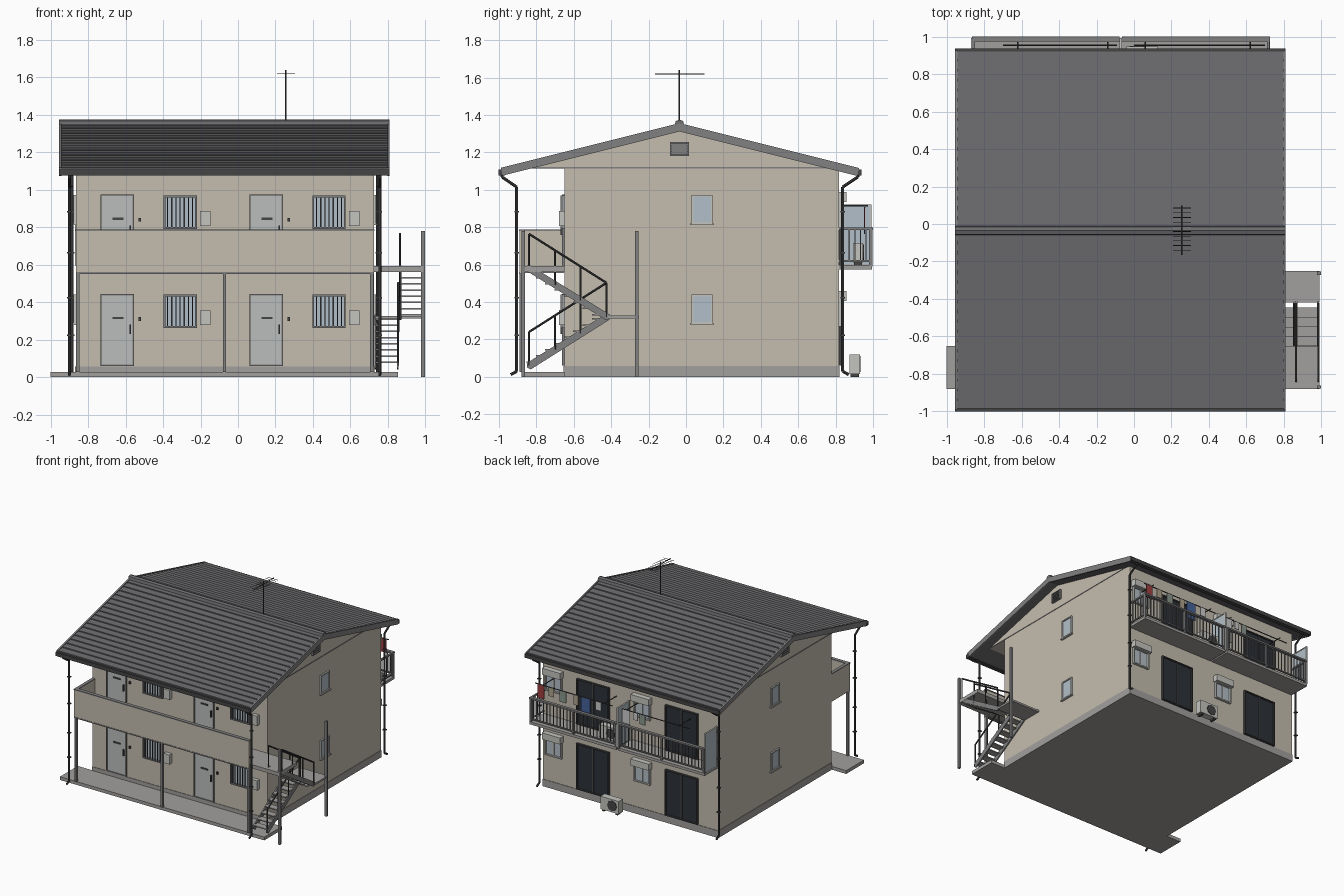
import bpy, bmesh
from mathutils import Vector, Matrix

if "Cube" in bpy.data.objects:
    bpy.data.objects.remove(bpy.data.objects["Cube"])


def mat(name, r, g, b):
    m = bpy.data.materials.new(name)
    m.diffuse_color = (r, g, b, 1)
    m.use_nodes = True
    m.node_tree.nodes["Principled BSDF"].inputs["Base Color"].default_value = m.diffuse_color
    return m


WALL = mat("wall_beige", .56, .51, .43)
ROOF = mat("roof_slate", .15, .15, .16)
TRIM = mat("trim_grey", .22, .22, .22)
DARK = mat("dark_metal", .06, .06, .06)
CONC = mat("concrete", .36, .35, .34)
LIGHT = mat("light_panel", .55, .55, .52)
DOOR = mat("door_grey", .50, .51, .51)
PALE = mat("pale_glass", .45, .52, .58)
BLACK = mat("dark_glass", .025, .03, .04)
X0, X1, YF, YB = -.865, .725, -.65, .817     # house walls
RY, SL = -.035, .248                         # ridge position, roof slope


def build(name, material, parts):
    """Joins boxes (6 numbers) and rods (start, end, radius) into one object."""
    bm = bmesh.new()
    for p in parts:
        if len(p) == 6:
            a, b, c, d, e, f = p
            m = Matrix.Translation(((a + b) / 2, (c + d) / 2, (e + f) / 2))
            m = m @ Matrix.Diagonal((abs(b - a), abs(d - c), abs(f - e), 1))
            bmesh.ops.create_cube(bm, size=1, matrix=m)
        else:
            s, t, r = Vector(p[0]), Vector(p[1]), p[2]
            q = (t - s).to_track_quat('Z', 'Y').to_matrix().to_4x4()
            bmesh.ops.create_cone(bm, cap_ends=True, segments=8, radius1=r, radius2=r,
                                  depth=(t - s).length, matrix=Matrix.Translation((s + t) / 2) @ q)
    return finish(name, material, bm)


def finish(name, material, bm):
    bmesh.ops.recalc_face_normals(bm, faces=bm.faces)
    me = bpy.data.meshes.new(name)
    bm.to_mesh(me)
    bm.free()
    me.materials.append(material)
    ob = bpy.data.objects.new(name, me)
    bpy.context.collection.objects.link(ob)
    return ob


def prism(name, material, yz, spans):
    """Extrudes a y-z outline along x, once per span."""
    bm = bmesh.new()
    for a, b in spans:
        f = bm.faces.new([bm.verts.new((a, y, z)) for y, z in yz])
        g = bmesh.ops.extrude_face_region(bm, geom=[f])
        bmesh.ops.translate(bm, vec=(b - a, 0, 0),
                            verts=[v for v in g['geom'] if isinstance(v, bmesh.types.BMVert)])
    return finish(name, material, bm)


def on(face, u0, u1, d0, d1, z0, z1):
    """Box on a wall: u runs along the wall, d is the distance out of it."""
    if face == 'front':
        return (u0, u1, YF - d1, YF - d0, z0, z1)
    if face == 'back':
        return (u0, u1, YB + d0, YB + d1, z0, z1)
    if face == 'right':
        return (X1 + d0, X1 + d1, u0, u1, z0, z1)
    return (X0 - d1, X0 - d0, u0, u1, z0, z1)


def frame(face, u0, u1, z0, z1, w=.009, d=.012):
    return [on(face, u0, u0 + w, 0, d, z0, z1), on(face, u1 - w, u1, 0, d, z0, z1),
            on(face, u0 + w, u1 - w, 0, d, z0, z0 + w), on(face, u0 + w, u1 - w, 0, d, z1 - w, z1)]


def path(pts, r):
    return [(a, b, r) for a, b in zip(pts, pts[1:])]


# House body with gable, plinth and walkway slab
prism("house_body", WALL, [(YF, .01), (YB, .01), (YB, 1.107), (RY, 1.318), (-.83, 1.118), (YF, 1.118)], [(X0, X1)])
build("plinth", CONC, [(X0 - .004, X1 + .004, YF - .004, YB + .004, 0, .058)])
build("walkway_slab", CONC, [(-1, .855, -.88, YF, 0, .027)])
build("gable_trim", TRIM, [on(s, -.83, .78, 0, .003, 1.115, 1.122) for s in ('right', 'left')])

# Roof: stepped courses on each slope
N = 18
for tag, s, run in (("front", -1, .95), ("back", 1, .955)):
    top = []
    for i in range(N):
        a, b = run * i / N, run * (i + 1) / N
        top += [(RY + s * a, 1.345 - SL * a), (RY + s * b, 1.353 - SL * b)]
    prism("roof_" + tag, ROOF, top + [(RY + s * run, 1.316 - SL * run), (RY, 1.316)], [(-.945, .80)])
    e = 1.355 - SL * (run + .005)
    prism("barge_boards_" + tag, TRIM,
          [(RY, 1.357), (RY + s * (run + .005), e), (RY + s * (run - .005), e - .042), (RY, 1.312)],
          [(-.955, -.943), (.798, .81)])
    g = RY + s * run
    build("gutter_" + tag, DARK, [(-.955, .81, g - .017, g + .017, 1.077, 1.108)])
prism("ridge_cap", ROOF, [(RY - .025, 1.345), (RY - .02, 1.368), (RY, 1.375), (RY + .02, 1.368), (RY + .025, 1.345)],
      [(-.955, .81)])

# Downpipes with clamps
pipes = []
for xs, s, eave, y in (((-.90, .757), -1, -.985, -.905), ((-.885, .745), 1, .92, .838)):
    for x in xs:
        pipes += path([(x, eave, 1.085), (x, eave, 1.07), (x, y, 1.015), (x, y, .03), (x, y + s * .032, .012)], .008)
        pipes += [(x - .012, x + .012, y - .011, y + .011, z, z + .008) for z in (.22, .42, .66, .88)]
build("downpipes", DARK, pipes)

# Front gallery: floor, parapet, closed left end, posts
build("gallery_floor", CONC, [(X0, X1, -.87, YF, .555, .592)])
build("gallery_parapet", WALL, [(X0, X1, -.89, -.868, .555, .78), (X0, X0 + .02, -.868, YF, .555, .78)])
build("parapet_cap", TRIM, [(X0 - .003, X1 + .003, -.894, -.864, .779, .787),
                            (X0 - .003, X0 + .023, -.864, YF, .779, .787)])
build("gallery_posts", TRIM, [(x - .009, x + .009, -.89, -.868, .027, .555) for x in (-.855, -.072, .714)])
build("gallery_beam", TRIM, [(X0, X1, -.892, -.866, .55, .56)])

# Front doors, barred windows, meter boxes (two homes on each floor)
doors, dframes, fittings, panes, wframes, bars, boxes = [], [], [], [], [], [], []
for x in (-.73, .065):
    for z, zt in ((.06, .44), (.595, .97)):
        doors.append(on('front', x, x + .172, 0, .006, z, zt))
        dframes += frame('front', x - .004, x + .176, z, zt + .004, .008)
        fittings += [on('front', x + .06, x + .12, .006, .012, zt - .13, zt - .118),
                     on('front', x + .15, x + .16, .006, .022, zt - .21, zt - .16),
                     on('front', x + .20, x + .212, 0, .012, zt - .14, zt - .12)]
        w = x + .332
        panes.append(on('front', w, w + .178, 0, .005, zt - .175, zt))
        wframes += frame('front', w, w + .178, zt - .178, zt, .01, .022)
        bars += [on('front', w + .178 * i / 8 - .003, w + .178 * i / 8 + .003, .014, .02, zt - .17, zt - .005)
                 for i in range(1, 8)]
        boxes.append(on('front', x + .528, x + .584, 0, .03, zt - .162, zt - .083))
build("front_doors", DOOR, doors)
build("front_door_frames", TRIM, dframes)
build("door_fittings", DARK, fittings)
build("front_window_glass", PALE, panes)
build("front_window_frames", TRIM, wframes)
build("window_bars", DARK, bars)
build("meter_boxes", LIGHT, boxes)

# Side windows and gable vents
glass, sframes, vents = [], [], []
for s in ('right', 'left'):
    for z in (.285, .818):
        glass.append(on(s, .03, .142, 0, .004, z, z + .155))
        sframes += frame(s, .03, .142, z, z + .155) + [on(s, .022, .15, 0, .018, z - .006, z + .003)]
    vents += [on(s, -.085, .015, 0, .006, 1.18, 1.257)] + frame(s, -.085, .015, 1.18, 1.257, .008, .016)
    vents += [on(s, -.08, .01, .006, .013, 1.196 + i * .014, 1.202 + i * .014) for i in range(4)]
build("side_window_glass", PALE, glass)
build("side_window_frames", LIGHT, sframes)
build("gable_vents", TRIM, vents)

# Back sliding doors and shuttered windows
slide, slframes, bglass, bframes, hoods = [], [], [], [], []
for x in (.12, -.685):
    for z, zt in ((.062, .44), (.597, .97)):
        slide.append(on('back', x, x + .295, 0, .005, z, zt))
        slframes += frame('back', x, x + .295, z, zt, .009, .016)
        slframes.append(on('back', x + .141, x + .154, 0, .012, z, zt))
        w = x + .43
        bglass.append(on('back', w, w + .15, 0, .005, zt - .16, zt - .03))
        bframes += frame('back', w, w + .15, zt - .17, zt - .03, .01, .018)
        bframes.append(on('back', w + .07, w + .08, 0, .012, zt - .16, zt - .03))
        hoods.append(on('back', w - .008, w + .158, 0, .042, zt - .035, zt + .018))
build("sliding_door_glass", BLACK, slide)
build("sliding_door_frames", DARK, slframes)
build("back_window_glass", PALE, bglass)
build("back_window_frames", LIGHT, bframes)
build("shutter_boxes", LIGHT, hoods)

# Back balconies: floors, barred railings, privacy panels
floors, rails = [], []
for a, b in ((X0, -.077), (-.065, X1)):
    floors.append((a, b, YB, .995, .575, .597))
    rails += [(a, b, .975, 1.0, .785, .798), (a, b, .981, .993, .615, .624)]
    rails += [(x - .007, x + .007, .978, .996, .59, .79) for x in (a + .007, (a + b) / 2, b - .007)]
    n = 26
    for i in range(1, n):
        x = a + (b - a) * i / n
        rails.append((x - .003, x + .003, .984, .990, .62, .787))
for x in (X0 + .008, X1 - .008):
    rails += [(x - .007, x + .007, YB, .98, .785, .798), (x - .005, x + .005, YB, .98, .615, .624)]
    rails += [(x - .003, x + .003, y, y + .006, .62, .787) for y in (.84, .87, .90, .93, .96)]
build("balcony_floors", CONC, floors)
build("balcony_railings", TRIM, rails)
build("privacy_panels", PALE, [(x - .003, x + .003, .84, .985, .60, .915) for x in (X0, -.071)])
build("privacy_panel_frames", LIGHT, [(x - .006, x + .006, *r) for x in (X0, -.071) for r in
                                      ((.834, .842, .597, .92), (.984, .992, .597, .92), (.834, .992, .914, .922))])

# Laundry poles, brackets and hanging cloths
poles = [((a, .955, .905), (b, .955, .905), .004) for a, b in ((-.70, -.09), (.0, .70))]
poles += [((x, YB, .915), (x, .972, .915), .004) for x in (-.62, -.14, .06, .62)]
build("laundry_poles", DARK, poles)
for name, c, items in (("red_cloth", (.35, .05, .05), [(.62, .06, .11)]),
                       ("blue_cloth", (.06, .12, .32), [(.20, .085, .14)]),
                       ("tan_cloth", (.42, .37, .27), [(.53, .05, .07), (.31, .04, .08)]),
                       ("green_cloth", (.25, .31, .26), [(.42, .06, .09), (-.30, .05, .08)]),
                       ("white_cloth", (.6, .6, .6), [(.10, .05, .07), (-.16, .07, .11), (-.23, .04, .06)])):
    build(name, mat(name, *c), [(x, x + w, .952, .958, .903 - h, .903) for x, w, h in items])

# Outdoor cooling units with round fan grilles
units, fans = [], []
for y, z in ((.875, .015), (.892, .612)):
    units.append((-.04, .125, y, y + .055, z, z + .105))
    fans += [((.02, y + .053, z + .053), (.02, y + .059, z + .053), .043)]
    fans += [(x, x + .018, y + .005, y + .05, z - .015, z) for x in (-.025, .095)]
build("cooling_units", LIGHT, units)
build("cooling_unit_fans", DARK, fans)

# Outside stair: two flights, landings, posts, handrails
build("stair_landings", CONC, [(X1, .99, -.88, YF, .562, .592), (X1, .99, -.42, -.25, .312, .327)])
build("stair_posts", TRIM, [(.978, .997, y - .009, y + .009, 0, .78) for y in (-.87, -.263)])
low, high = [(.728, .738), (.848, .858)], [(.862, .872), (.978, .988)]
prism("lower_stringers", TRIM, [(-.85, .05), (-.83, .04), (-.41, .305), (-.41, .335), (-.43, .335), (-.85, .075)], low)
prism("upper_stringers", TRIM, [(-.85, .595), (-.85, .565), (-.43, .305), (-.41, .31), (-.41, .335), (-.83, .595)], high)
treads = []
for i in range(8):
    y, z = -.825 + i * .05, .075 + i * .033
    treads += [(.735, .852, y - .028, y + .028, z, z + .008), (.868, .982, y - .028, y + .028, .64 - z - .005, .648 - z - .005)]
build("stair_treads", CONC, treads)
hand = [((.855, -.84, .24), (.855, -.425, .503), .006)]
hand += [((x, -.84, .765), (x, -.425, .503), .006) for x in (.865, .985)]
for y in (-.84, -.70, -.565, -.425):
    t = (y + .84) / .415
    hand += [((.855, y, .06 + .26 * t), (.855, y, .24 + .263 * t), .005)]
    hand += [((x, y, .58 - .26 * t), (x, y, .765 - .262 * t), .005) for x in (.865, .985)]
build("stair_handrails", DARK, hand)

# Roof aerial
aerial = [((.255, RY, 1.35), (.255, RY, 1.64), .004), ((.255, -.165, 1.62), (.255, .10, 1.62), .003)]
aerial += [((.207, -.14 + i * .025, 1.62), (.303, -.14 + i * .025, 1.62), .0018) for i in range(10)]
build("roof_aerial", DARK, aerial)
